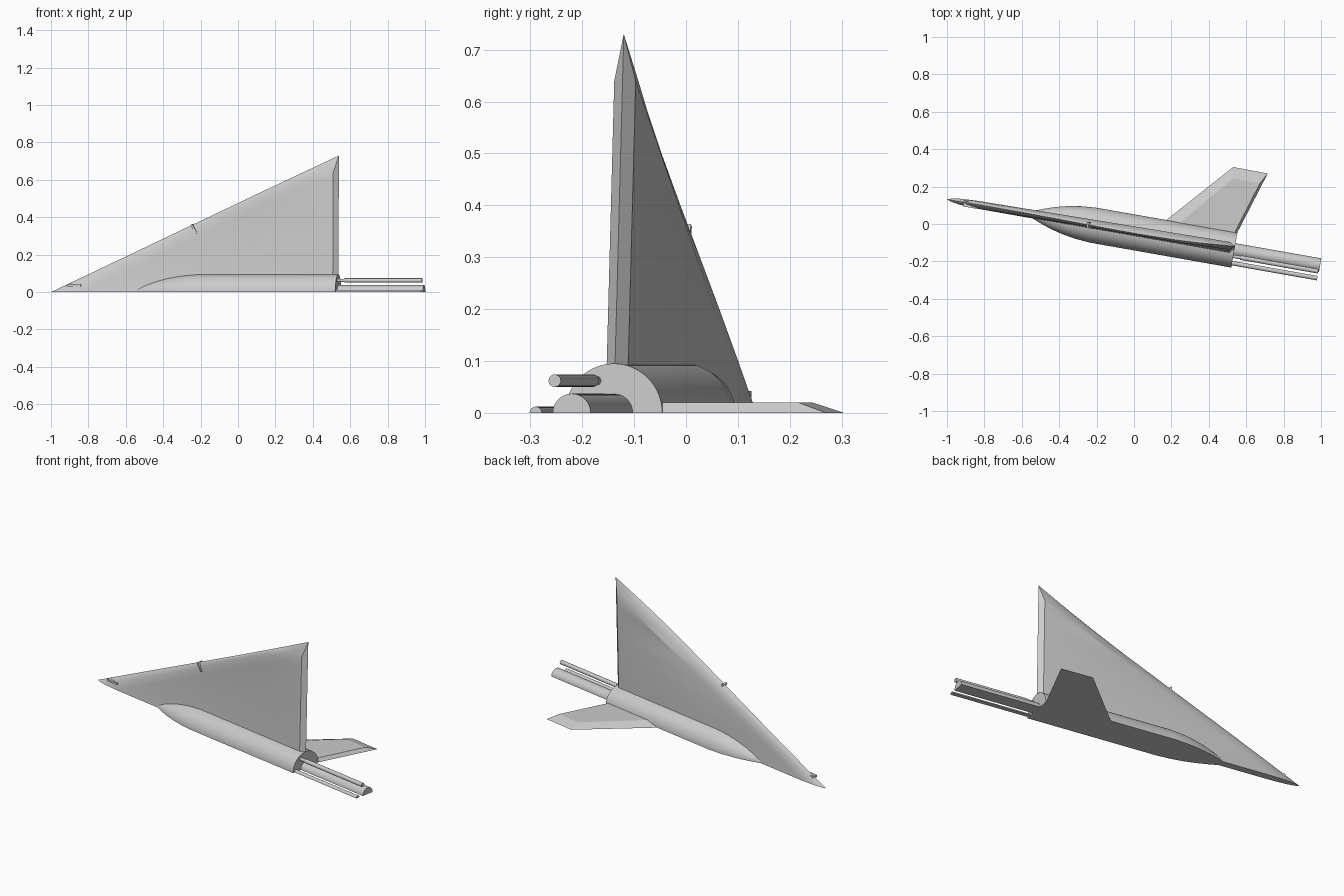
import bpy, bmesh
from math import sin, cos, pi, radians
from mathutils import Matrix, Vector

cube = bpy.data.objects.get("Cube")
if cube:
    bpy.data.objects.remove(cube, do_unlink=True)

grey = bpy.data.materials.new("plain_grey")
grey.use_nodes = True
grey.diffuse_color = (0.6, 0.6, 0.6, 1)
grey.node_tree.nodes["Principled BSDF"].inputs["Base Color"].default_value = (0.6, 0.6, 0.6, 1)

# Local frame: u runs nose to tail, v toward the fin, z along the span
FRAME = Matrix.Translation((-1, 0.1316, 0)) @ Matrix.Rotation(radians(-10), 4, 'Z')


def loft(name, rings, smooth=None):
    """Skin closed rings of equal size, cap both ends, weld collapsed points."""
    bm = bmesh.new()
    rows = [[bm.verts.new(FRAME @ Vector(p)) for p in ring] for ring in rings]
    n = len(rows[0])
    for a, b in zip(rows, rows[1:]):
        for i in range(n):
            j = (i + 1) % n
            bm.faces.new((a[i], a[j], b[j], b[i]))
    bm.faces.new(rows[0])
    bm.faces.new(rows[-1])
    bmesh.ops.remove_doubles(bm, verts=bm.verts, dist=1e-5)
    bmesh.ops.recalc_face_normals(bm, faces=bm.faces)
    me = bpy.data.meshes.new(name)
    bm.to_mesh(me)
    bm.free()
    me.materials.append(grey)
    ob = bpy.data.objects.new(name, me)
    bpy.context.collection.objects.link(ob)
    if smooth:
        bpy.ops.object.select_all(action='DESELECT')
        ob.select_set(True)
        bpy.context.view_layer.objects.active = ob
        bpy.ops.object.shade_smooth_by_angle(angle=radians(smooth))
    return ob


def turned(name, profile, v=0, z=0, half=True, seg=32):
    """Round body along u from (u, radius) pairs; half bodies are cut flat at z = 0."""
    sweep = pi if half else 2 * pi
    count = seg + 1 if half else seg
    rings = [[(u, v + r * cos(sweep * i / seg), z + r * sin(sweep * i / seg))
              for i in range(count)] for u, r in profile]
    return loft(name, rings, 35)


# Delta wing: thin plate, rounded leading edge, bevelled trailing edge
SPAN, CHORD, HALF, KINK = 0.73, 1.56, 0.021, 0.64


def wing_section(z):
    lead = CHORD * z / SPAN
    fade = 1 if z <= KINK else (SPAN - z) / (SPAN - KINK)
    t = HALF * fade
    ridge = lead + 0.165 * fade
    back = max(ridge, CHORD - 0.027 * fade)
    mid = 0.027 * z
    edge = mid - 0.018 * sin(pi * (z / SPAN) ** 2)
    upper = [(lead + (ridge - lead) * f, edge + (mid - edge) * f, t * g)
             for f, g in ((0.12, 0.35), (0.4, 0.75), (1, 1))]
    upper.append((back, mid, t))
    ring = [(lead, edge, z)]
    ring += [(u, v + h, z) for u, v, h in upper]
    ring.append((CHORD, mid, z))
    ring += [(u, v - h, z) for u, v, h in reversed(upper)]
    return ring


loft("delta_wing", [wing_section(z) for z in (0, 0.1, 0.2, 0.3, 0.4, 0.5, 0.58, KINK, SPAN)], 20)

# Half fuselage with pointed nose
turned("fuselage", [(0.42, 0), (0.46, 0.018), (0.52, 0.041), (0.58, 0.061), (0.64, 0.076),
                    (0.71, 0.088), (0.79, 0.095), (1.56, 0.095)])

# Swept half-thickness tail fin with bevelled edges
fin_base = [(1.09, 0), (1.477, 0.436), (1.665, 0.434), (1.53, 0)]
fin_top = [(1.17, 0), (1.487, 0.376), (1.632, 0.374), (1.517, 0)]
loft("tail_fin", [[(u, v, 0) for u, v in fin_base], [(u, v, 0.02) for u, v in fin_top]])

# Rear support rods
turned("main_rod", [(1.5, 0.037), (2.026, 0.037)])
turned("lower_side_rod", [(1.5, 0.012), (2.023, 0.012)], v=-0.071, seg=16)
turned("upper_side_rod", [(1.5, 0.009), (1.6, 0.009), (1.6, 0.012), (2.022, 0.012)],
       v=-0.034, z=0.062, half=False, seg=20)


# Small strips on the leading edge
def strip(name, start, end, width, v0, v1):
    a, b = Vector(start), Vector(end)
    side = Vector((a.y - b.y, b.x - a.x)).normalized() * width / 2
    outline = [a + side, b + side, b - side, a - side]
    loft(name, [[(p.x, v, p.y) for p in outline] for v in (v0, v1)])


strip("nose_strip", (0.09, 0.036), (0.165, 0.036), 0.012, -0.022, 0.01)
strip("edge_strip", (0.765, 0.361), (0.792, 0.315), 0.011, -0.02, 0.012)
